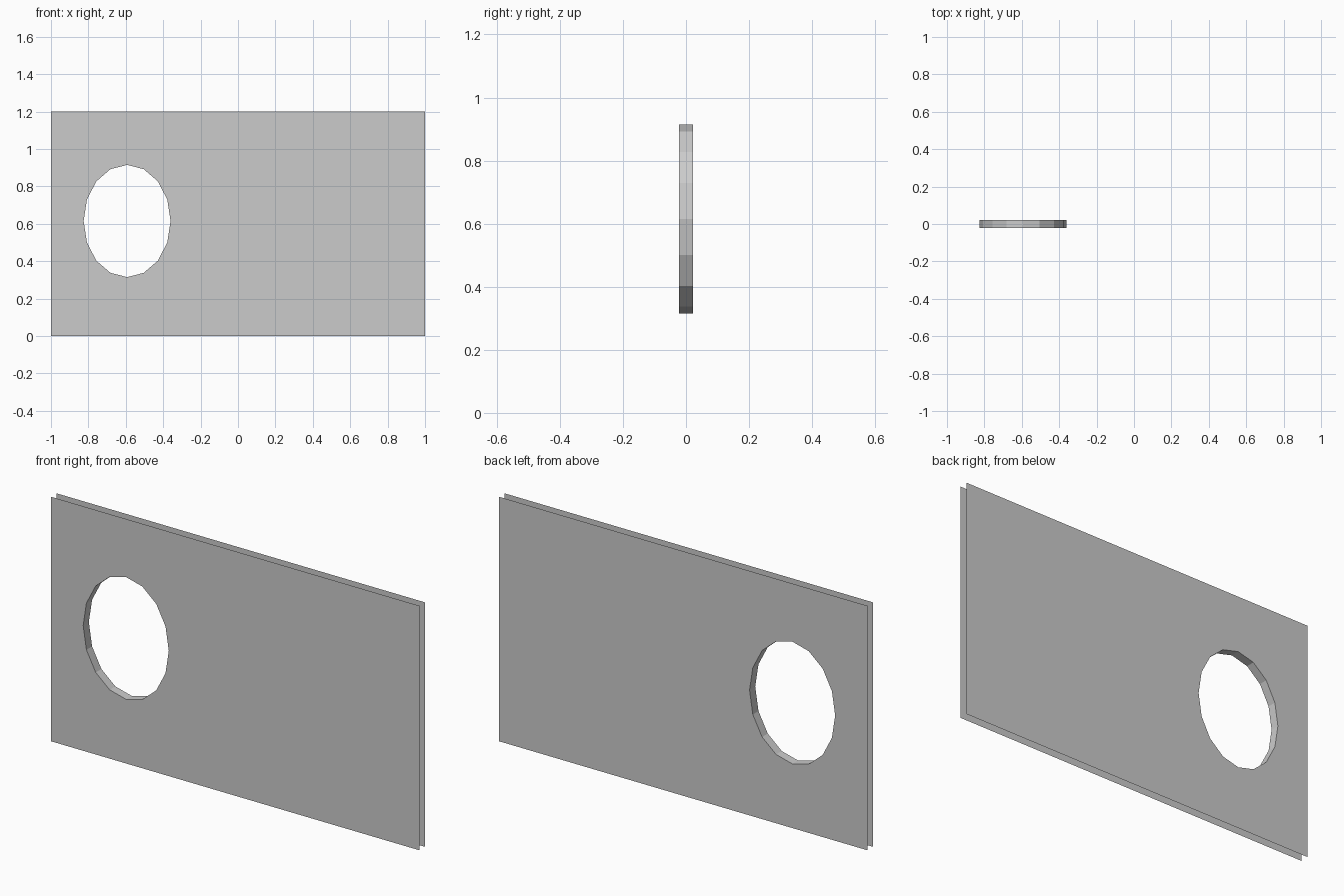
import bpy, bmesh, math

if "Cube" in bpy.data.objects:
    bpy.data.objects.remove(bpy.data.objects["Cube"])

HALF_W, HEIGHT, HALF_T = 1.0, 1.2, 0.022
CX, CZ, RX, RZ, SIDES = -0.593, 0.615, 0.2325, 0.3, 16

bm = bmesh.new()


def sheet(y, flip):
    """Flat rectangular sheet with an oval opening; returns the opening's ring."""
    corners = [bm.verts.new((x, y, z)) for x, z in
               ((HALF_W, HEIGHT), (-HALF_W, HEIGHT), (-HALF_W, 0), (HALF_W, 0))]
    ring = []
    for j in range(SIDES):
        a = math.tau * j / SIDES
        ring.append(bm.verts.new((CX + RX * math.cos(a), y, CZ + RZ * math.sin(a))))
    q = SIDES // 4
    for i in range(4):
        start = q // 2 + q * i
        arc = [ring[(start + k) % SIDES] for k in range(q, -1, -1)]
        loop = [corners[i], corners[(i + 1) % 4]] + arc
        bm.faces.new(loop[::-1] if flip else loop)
    return ring


# Front and back sheets, open along their outer edges
front = sheet(-HALF_T, False)
back = sheet(HALF_T, True)

# Inner wall of the oval opening
for j in range(SIDES):
    k = (j + 1) % SIDES
    bm.faces.new((front[j], front[k], back[k], back[j]))

mesh = bpy.data.meshes.new("wall_panel")
bm.to_mesh(mesh)
bm.free()
panel = bpy.data.objects.new("wall_panel", mesh)
bpy.context.collection.objects.link(panel)
